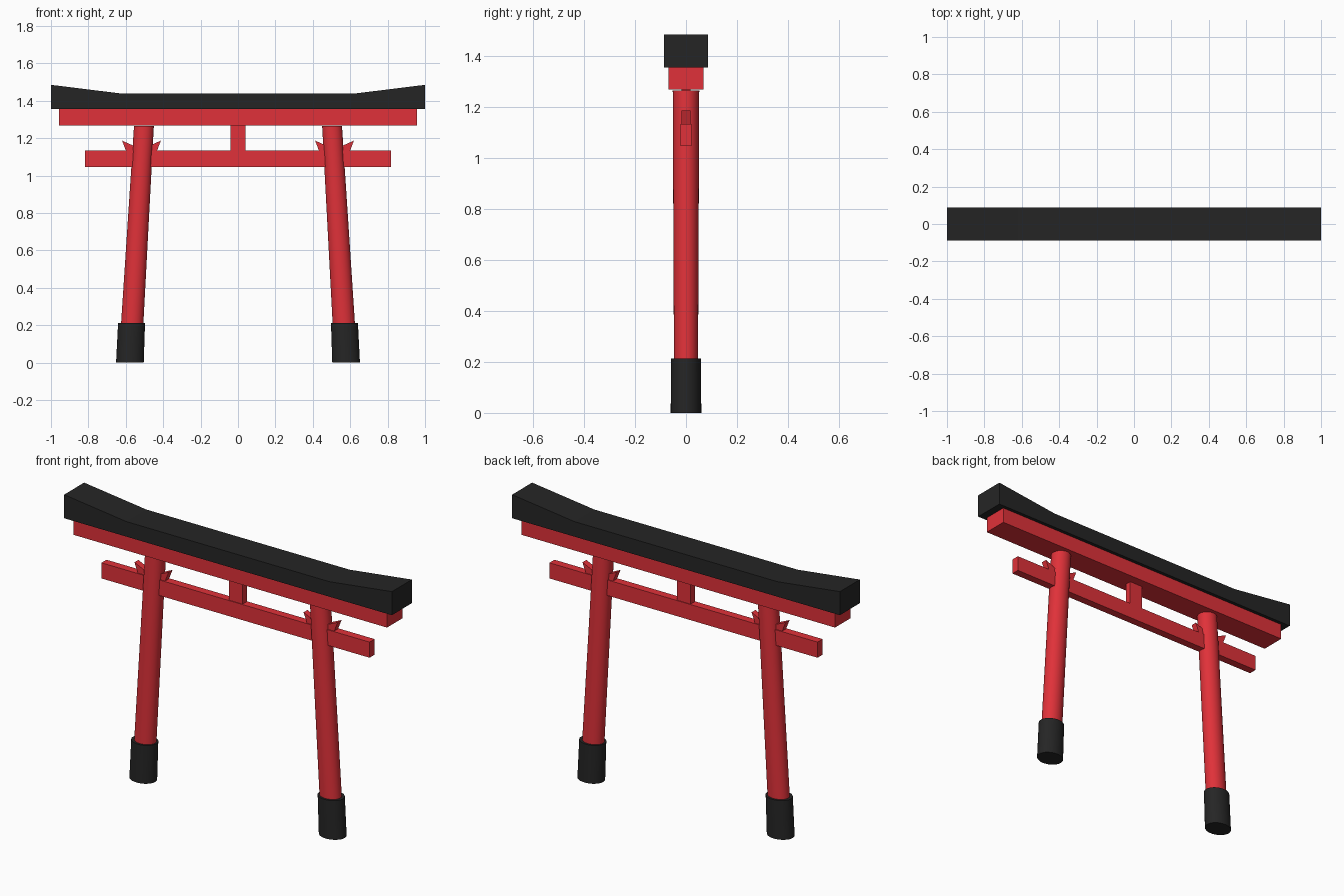
import bpy, bmesh, math

if "Cube" in bpy.data.objects:
    bpy.data.objects.remove(bpy.data.objects["Cube"])


def material(name, color):
    m = bpy.data.materials.new(name)
    m.diffuse_color = (*color, 1)
    m.use_nodes = True
    m.node_tree.nodes["Principled BSDF"].inputs["Base Color"].default_value = m.diffuse_color
    return m


RED = material("vermilion red", (0.745, 0.031, 0.041))
BLACK = material("soft black", (0.0185, 0.0185, 0.0185))


def finish(name, bm, mat):
    bmesh.ops.recalc_face_normals(bm, faces=bm.faces)
    mesh = bpy.data.meshes.new(name)
    bm.to_mesh(mesh)
    bm.free()
    mesh.materials.append(mat)
    ob = bpy.data.objects.new(name, mesh)
    bpy.context.collection.objects.link(ob)
    return ob


def extruded(name, profile, half_depth, mat):
    """Extrude an x-z outline symmetrically along y."""
    bm = bmesh.new()
    face = bm.faces.new([bm.verts.new((x, -half_depth, z)) for x, z in profile])
    out = bmesh.ops.extrude_face_region(bm, geom=[face])
    moved = [v for v in out["geom"] if isinstance(v, bmesh.types.BMVert)]
    bmesh.ops.translate(bm, verts=moved, vec=(0, 2 * half_depth, 0))
    return finish(name, bm, mat)


def beam(name, half_x, half_y, z0, z1, mat):
    outline = [(-half_x, z0), (half_x, z0), (half_x, z1), (-half_x, z1)]
    return extruded(name, outline, half_y, mat)


def post(name, low, high, mat, sides=32):
    """Leaning oval post; low and high are (x, z, radius_x, radius_y)."""
    bm = bmesh.new()
    rings = []
    for cx, z, rx, ry in (low, high):
        rings.append([bm.verts.new((cx + rx * math.cos(a), ry * math.sin(a), z))
                      for a in (2 * math.pi * i / sides for i in range(sides))])
    for i in range(sides):
        j = (i + 1) % sides
        side = bm.faces.new((rings[0][i], rings[0][j], rings[1][j], rings[1][i]))
        side.smooth = True
    bm.faces.new(rings[0])
    bm.faces.new(rings[1])
    for e in bm.edges:
        if len({v.co.z for v in e.verts}) == 1:
            e.smooth = False  # crisp rims
    return finish(name, bm, mat)


# Top lintel with upswept ends, and the red lintel under it
extruded("top_lintel", [(-1, 1.355), (1, 1.355), (1, 1.485), (0.62, 1.438),
                        (-0.62, 1.438), (-1, 1.485)], 0.087, BLACK)
beam("under_lintel", 0.957, 0.068, 1.268, 1.355, RED)

# Tie beam and centre strut
beam("tie_beam", 0.818, 0.022, 1.047, 1.133, RED)
beam("centre_strut", 0.041, 0.018, 1.13, 1.27, RED)

# Leaning pillars, their sleeves, and the wedges through them
for side, s in (("left", -1), ("right", 1)):
    post(side + "_pillar", (s * 0.569, 0.15, 0.060, 0.047),
         (s * 0.503, 1.264, 0.053, 0.052), RED)
    post(side + "_base_sleeve", (s * 0.578, 0, 0.074, 0.060),
         (s * 0.569, 0.213, 0.072, 0.059), BLACK)
    c = s * 0.516
    extruded(side + "_wedge", [(c - 0.08, 1.125), (c + 0.08, 1.125),
                               (c + 0.104, 1.187), (c, 1.14),
                               (c - 0.104, 1.187)], 0.017, RED)
